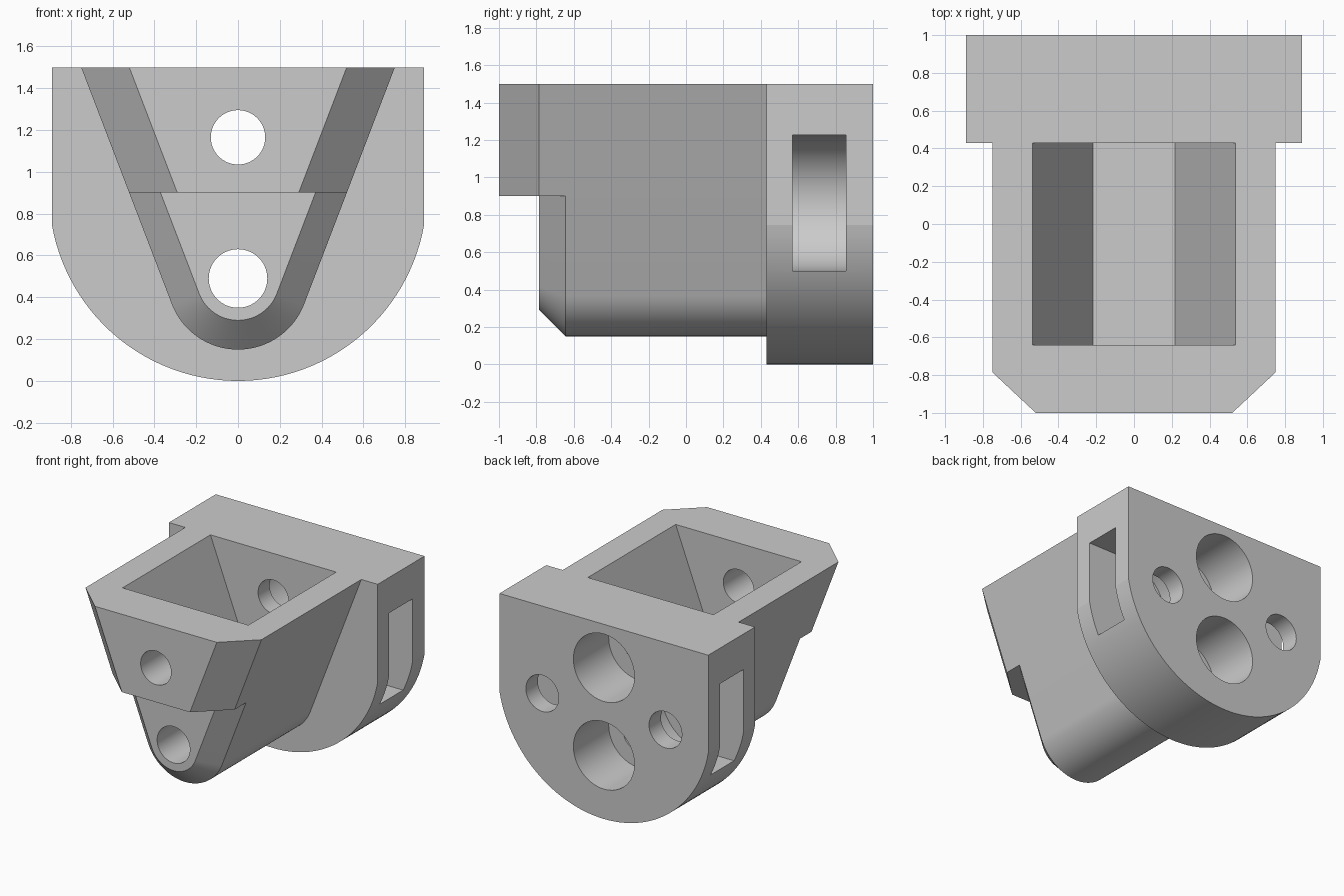
import bpy, bmesh, math

cube = bpy.data.objects.get("Cube")
if cube:
    bpy.data.objects.remove(cube, do_unlink=True)

grey = bpy.data.materials.new("light_grey")
grey.use_nodes = True
grey.diffuse_color = (0.6, 0.6, 0.6, 1)
grey.node_tree.nodes["Principled BSDF"].inputs["Base Color"].default_value = (0.6, 0.6, 0.6, 1)

SLOPE = math.atan(0.383)      # lean of the body walls
ROUND_R, ROUND_Z = 0.339, 0.489


def loft(name, sections):
    """Solid through matching (y, [(x, z), ...]) sections."""
    bm = bmesh.new()
    rings = [[bm.verts.new((x, y, z)) for x, z in pts] for y, pts in sections]
    n = len(rings[0])
    for a, b in zip(rings, rings[1:]):
        for i in range(n):
            j = (i + 1) % n
            bm.faces.new((a[i], a[j], b[j], b[i]))
    bm.faces.new(rings[0])
    bm.faces.new(rings[-1])
    bmesh.ops.recalc_face_normals(bm, faces=bm.faces)
    mesh = bpy.data.meshes.new(name)
    bm.to_mesh(mesh)
    bm.free()
    mesh.materials.append(grey)
    obj = bpy.data.objects.new(name, mesh)
    bpy.context.collection.objects.link(obj)
    return obj


def arc(cx, cz, r, start, end, steps):
    return [(cx + r * math.cos(start + (end - start) * i / steps),
             cz + r * math.sin(start + (end - start) * i / steps)) for i in range(steps + 1)]


def bore(name, x, z, r, y0, y1):
    ring = arc(x, z, r, 0, math.tau, 64)[:-1]
    return loft(name, [(y0, ring), (y1, ring)])


def wall_x(z, inset):
    """Half width of the tapered body at a height."""
    return (ROUND_R - inset) / math.cos(SLOPE) + (z - ROUND_Z) * math.tan(SLOPE)


def rounded_v(inset):
    bottom = arc(0, ROUND_Z, ROUND_R - inset, -SLOPE, SLOPE - math.pi, 40)
    w = wall_x(0.9, inset)
    return [(w, 0.9)] + bottom + [(-w, 0.9)]


def trapezoid(inset, z0, z1):
    a, b = wall_x(z0, inset), wall_x(z1, inset)
    return [(b, z1), (a, z0), (-a, z0), (-b, z1)]


def combine(target, other, operation):
    mod = target.modifiers.new(operation.title(), 'BOOLEAN')
    mod.operation, mod.object, mod.solver = operation, other, 'EXACT'
    bpy.context.view_layer.objects.active = target
    bpy.ops.object.modifier_apply(modifier=mod.name)
    bpy.data.objects.remove(other, do_unlink=True)


# Mounting flange with a round bottom
swing = math.asin(0.89 / 0.904)
flange = [(0.89, 1.5)] + arc(0, 0.904, 0.904, swing - math.pi / 2, -swing - math.pi / 2, 56) + [(-0.89, 1.5)]
bracket = loft("bracket_body", [(0.43, flange), (1.0, flange)])

# Tapered body: bevelled lower nose and longer bevelled upper nose
lower = loft("lower_nose", [(-0.785, rounded_v(0.14)), (-0.645, rounded_v(0)), (0.5, rounded_v(0))])
upper = loft("upper_nose", [(-1.0, trapezoid(0.215, 0.9, 1.5)),
                            (-0.785, trapezoid(0, 0.9, 1.5)), (0.5, trapezoid(0, 0.9, 1.5))])
combine(lower, upper, 'UNION')
combine(bracket, lower, 'UNION')

# Open pocket in the top
pocket = trapezoid(0.2, 0.665, 1.7)
combine(bracket, loft("pocket", [(-0.64, pocket), (0.43, pocket)]), 'DIFFERENCE')

# Through bores with wide counterbores at the back
for z, r in ((1.165, 0.13), (0.49, 0.14)):
    combine(bracket, bore("through_bore", 0, z, r, -1.2, 0.7), 'DIFFERENCE')
    combine(bracket, bore("counterbore", 0, z, 0.26, 0.57, 1.2), 'DIFFERENCE')

# Round-ended side slots and the small back holes that meet them
for side in (-1, 1):
    end = arc(0.55, 0.863, 0.3625, math.pi / 2, 1.5 * math.pi, 40)
    slot = [(side * x, z) for x, z in end + [(1.1, end[-1][1]), (1.1, end[0][1])]]
    combine(bracket, loft("side_slot", [(0.57, slot), (0.855, slot)]), 'DIFFERENCE')
    combine(bracket, bore("small_hole", side * 0.525, 0.828, 0.14, 0.8, 1.2), 'DIFFERENCE')

bpy.ops.object.select_all(action='DESELECT')
bracket.select_set(True)
bpy.context.view_layer.objects.active = bracket
bpy.ops.object.shade_smooth_by_angle(angle=math.radians(8))
